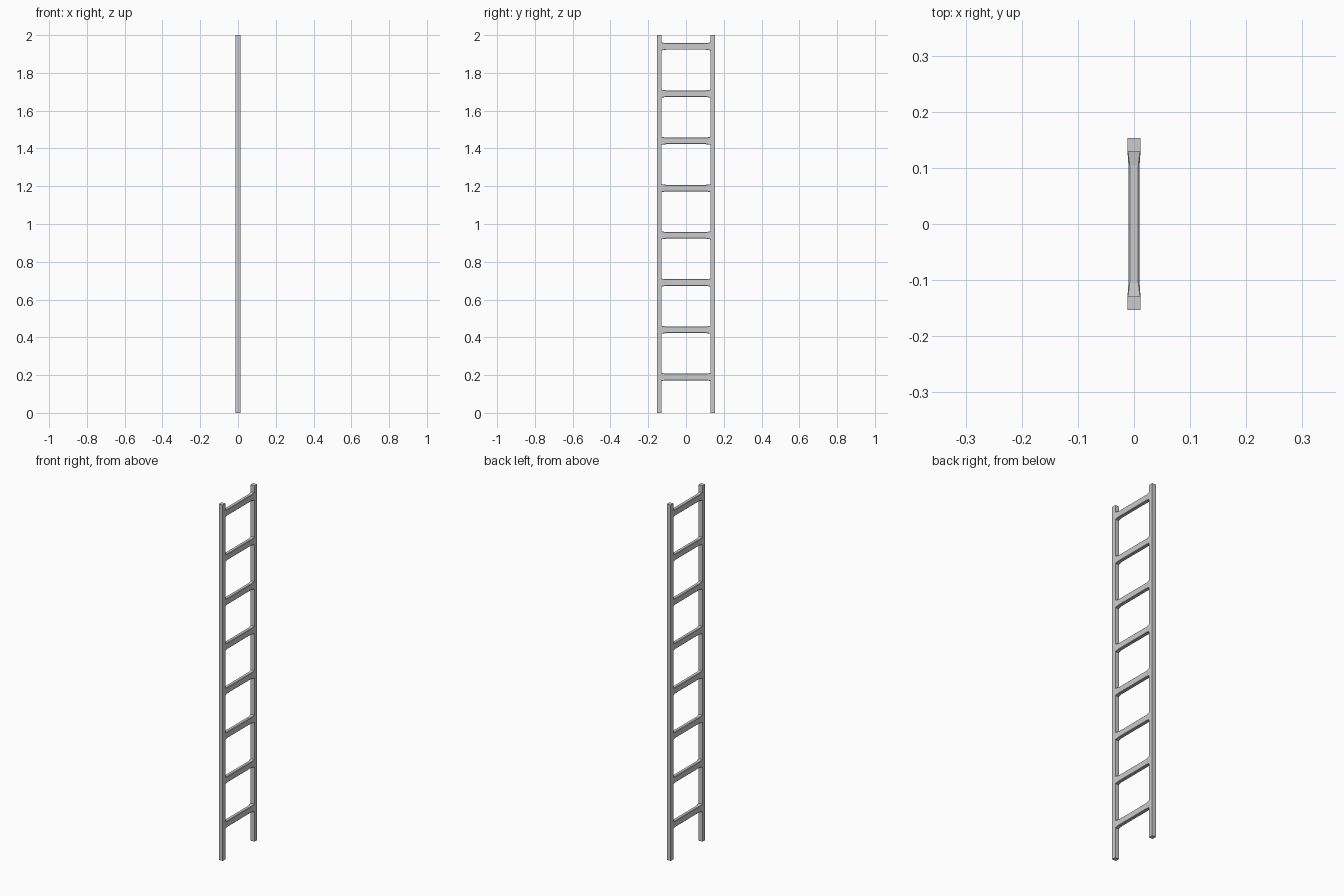
import bpy, bmesh

if "Cube" in bpy.data.objects:
    bpy.data.objects.remove(bpy.data.objects["Cube"])

RAIL_IN, RAIL_OUT, HALF_X = 0.129, 0.153, 0.012


def finish(bm, name):
    bmesh.ops.recalc_face_normals(bm, faces=bm.faces)
    mesh = bpy.data.meshes.new(name)
    bm.to_mesh(mesh)
    bm.free()
    obj = bpy.data.objects.new(name, mesh)
    bpy.context.collection.objects.link(obj)
    return obj


def side_rail(name, side):
    bm = bmesh.new()
    bmesh.ops.create_cube(bm, size=1)
    for v in bm.verts:
        v.co.x *= 2 * HALF_X
        v.co.y = v.co.y * (RAIL_OUT - RAIL_IN) + side * (RAIL_IN + RAIL_OUT) / 2
        v.co.z = (v.co.z + 0.5) * 2
    return finish(bm, name)


def section(bm, y, z, hx, hz, c):
    # chamfered rectangle across the rung
    pts = [(hx - c, hz), (hx, hz - c), (hx, c - hz), (hx - c, -hz),
           (c - hx, -hz), (-hx, c - hz), (-hx, hz - c), (c - hx, hz)]
    return [bm.verts.new((px, y, z + pz)) for px, pz in pts]


def rung(name, z):
    # slimmer chamfered bar flaring out to meet each rail
    half = [(0.130, 0.0117, 0.021, 0.001), (0.105, 0.0100, 0.0175, 0.0025)]
    stations = [(-y, *r) for y, *r in half] + [(y, *r) for y, *r in reversed(half)]
    bm = bmesh.new()
    rings = [section(bm, y, z, hx, hz, c) for y, hx, hz, c in stations]
    for a, b in zip(rings, rings[1:]):
        for i in range(8):
            j = (i + 1) % 8
            bm.faces.new((a[i], a[j], b[j], b[i]))
    bm.faces.new(rings[0])
    bm.faces.new(rings[-1])
    return finish(bm, name)


# Two upright rails
side_rail("left_rail", -1)
side_rail("right_rail", 1)

# Eight evenly spaced rungs
for i in range(8):
    rung(f"rung_{i + 1}", 0.19 + 0.25 * i)
